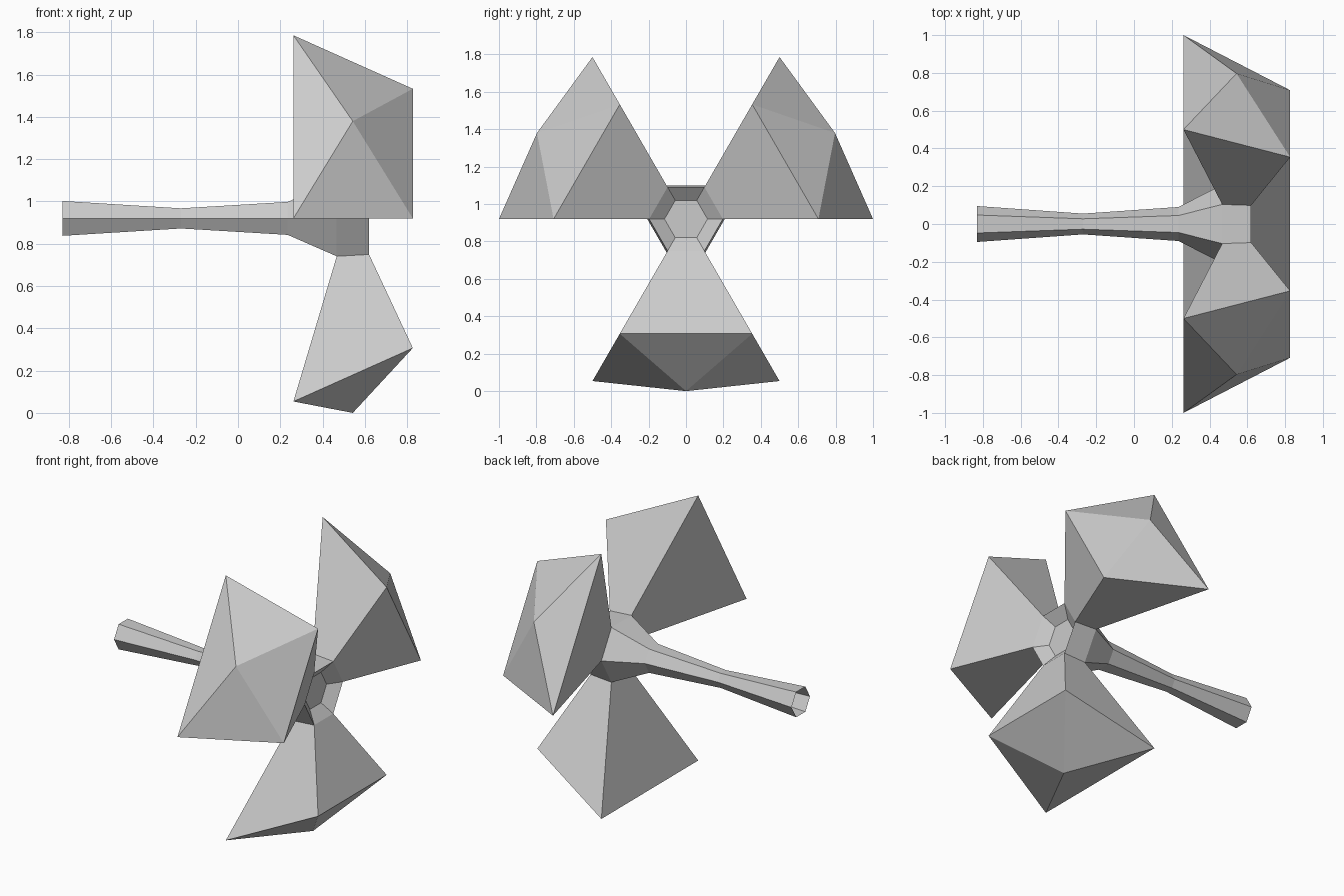
import bpy, bmesh, math

if "Cube" in bpy.data.objects:
    bpy.data.objects.remove(bpy.data.objects["Cube"])

AXIS_Z = 0.92

grey = bpy.data.materials.new("plain grey")
grey.diffuse_color = (0.6, 0.6, 0.6, 1)
grey.use_nodes = True
grey.node_tree.nodes["Principled BSDF"].inputs["Base Color"].default_value = grey.diffuse_color


def point(x, r, deg):
    """Point at radius r and angle deg around the lengthwise axis."""
    a = math.radians(deg)
    return (x, r * math.cos(a), AXIS_Z + r * math.sin(a))


def finish(bm, name):
    bmesh.ops.recalc_face_normals(bm, faces=bm.faces)
    mesh = bpy.data.meshes.new(name)
    bm.to_mesh(mesh)
    bm.free()
    mesh.materials.append(grey)
    obj = bpy.data.objects.new(name, mesh)
    bpy.context.collection.objects.link(obj)


def lathe(name, profile, cap=False, open_bands=()):
    """Six-sided tube through (x, radius) rings; open_bands lose alternate faces."""
    bm = bmesh.new()
    rings = [[bm.verts.new(point(x, r, 60 * k)) for k in range(6)] for x, r in profile]
    for i, (a, b) in enumerate(zip(rings, rings[1:])):
        for k in range(6):
            if i in open_bands and k % 2 == 0:
                continue
            n = (k + 1) % 6
            bm.faces.new((a[k], a[n], b[n], b[k]))
    if cap:
        bm.faces.new(rings[-1])
    finish(bm, name)


# Waisted hollow shaft
lathe("shaft", [(-0.83, 0.095), (-0.27, 0.055), (0.235, 0.09)])

# Flared hub with a recessed end; blades grow from alternate sides
HUB = [(0.235, 0.09), (0.467, 0.207), (0.62, 0.197), (0.56, 0.115)]
lathe("hub", HUB, cap=True, open_bands=(1,))


# Wedge blades with a four-sided pyramid tip
def blade(name, mid):
    bm = bmesh.new()
    lo, hi = mid - 30, mid + 30

    def ring(inner, outer):
        return [bm.verts.new(point(*p)) for p in (
            (*inner, lo), (*inner, hi), (*outer, hi), (*outer, lo))]

    root = ring(HUB[1], HUB[2])
    rim = ring((0.262, 1.0), (0.827, 0.708))
    tip = bm.verts.new(point(0.543, 0.92, mid))
    for k in range(4):
        n = (k + 1) % 4
        bm.faces.new((root[k], root[n], rim[n], rim[k]))
        bm.faces.new((rim[k], rim[n], tip))
    finish(bm, name)


for name, angle in (("back_blade", 30), ("front_blade", 150), ("lower_blade", 270)):
    blade(name, angle)
